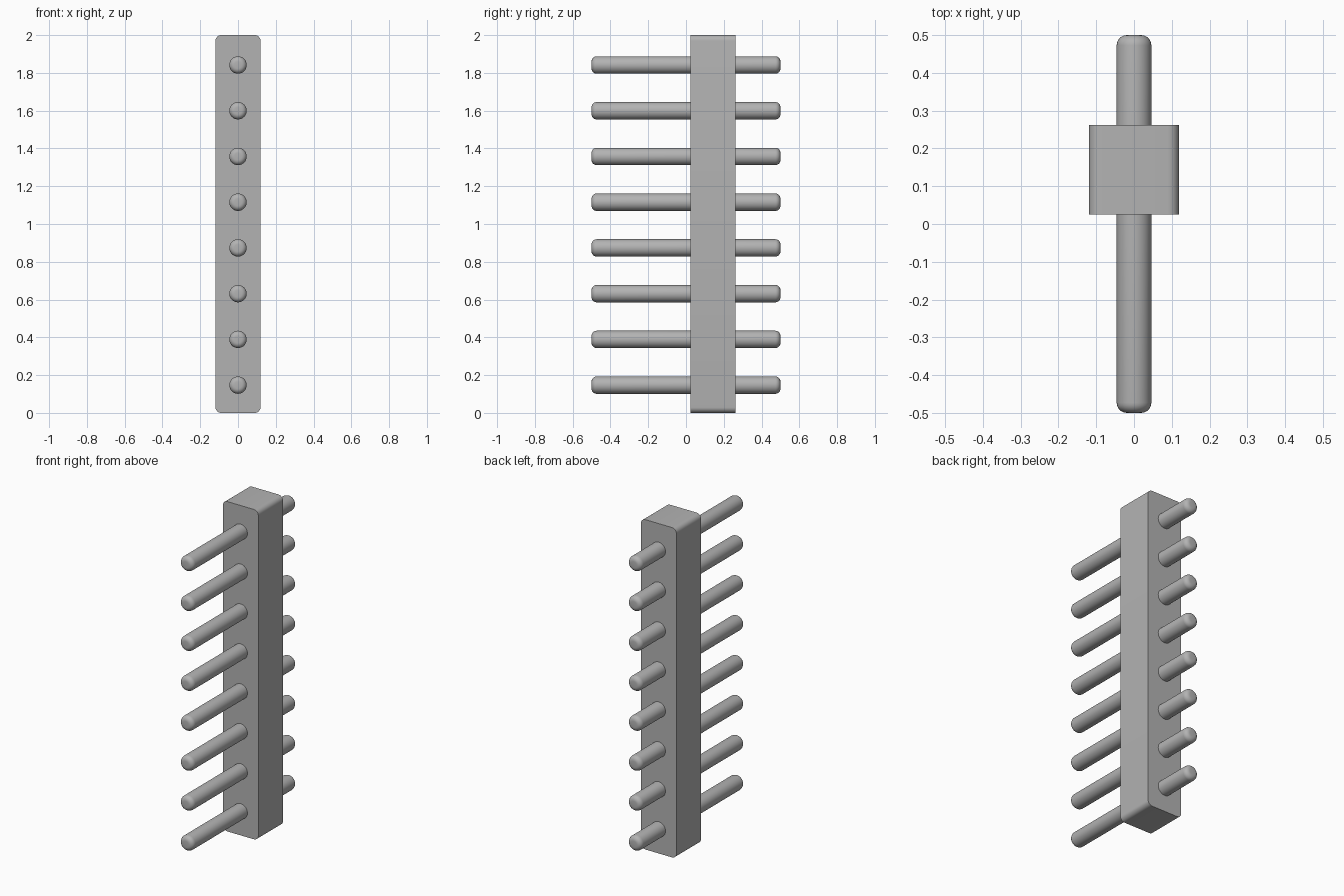
import bpy, bmesh, math
from mathutils import Matrix

cube = bpy.data.objects.get("Cube")
if cube:
    bpy.data.objects.remove(cube, do_unlink=True)

grey = bpy.data.materials.new("plain grey")
grey.use_nodes = True
colour = (0.45, 0.45, 0.45, 1)
grey.diffuse_color = colour
grey.node_tree.nodes["Principled BSDF"].inputs["Base Color"].default_value = colour


def finish(name, bm):
    """Turn a bmesh into a shaded grey object."""
    bmesh.ops.recalc_face_normals(bm, faces=bm.faces)
    mesh = bpy.data.meshes.new(name)
    bm.to_mesh(mesh)
    bm.free()
    mesh.materials.append(grey)
    obj = bpy.data.objects.new(name, mesh)
    bpy.context.collection.objects.link(obj)
    bpy.ops.object.select_all(action="DESELECT")
    obj.select_set(True)
    bpy.context.view_layer.objects.active = obj
    bpy.ops.object.shade_smooth_by_angle(angle=math.radians(35))
    return obj


# Housing: tall block with its four front-to-back edges rounded
HALF_W, FRONT, BACK, HEIGHT = 0.119, 0.025, 0.262, 2.0
bm = bmesh.new()
bmesh.ops.create_cube(bm, size=1)
bmesh.ops.scale(bm, vec=(2 * HALF_W, BACK - FRONT, HEIGHT), verts=bm.verts)
bmesh.ops.translate(bm, vec=(0, (FRONT + BACK) / 2, HEIGHT / 2), verts=bm.verts)
long_edges = [e for e in bm.edges if abs(e.verts[0].co.y - e.verts[1].co.y) > 0.1]
bmesh.ops.bevel(bm, geom=long_edges, offset=0.03, segments=6, profile=0.5, affect="EDGES")
finish("housing", bm)

# Pins: round rods with filleted ends, running through the housing
PINS, RADIUS, LENGTH, FILLET = 8, 0.046, 1.0, 0.027
FIRST, PITCH = 0.147, 0.2421
for i in range(PINS):
    bm = bmesh.new()
    bmesh.ops.create_cone(bm, cap_ends=True, segments=32, radius1=RADIUS,
                          radius2=RADIUS, depth=LENGTH,
                          matrix=Matrix.Rotation(math.pi / 2, 4, "X"))
    rims = [e for e in bm.edges if abs(e.verts[0].co.y - e.verts[1].co.y) < 0.01]
    bmesh.ops.bevel(bm, geom=rims, offset=FILLET, segments=6, profile=0.5, affect="EDGES")
    bmesh.ops.translate(bm, vec=(0, 0, FIRST + i * PITCH), verts=bm.verts)
    finish(f"pin_{i + 1}", bm)
